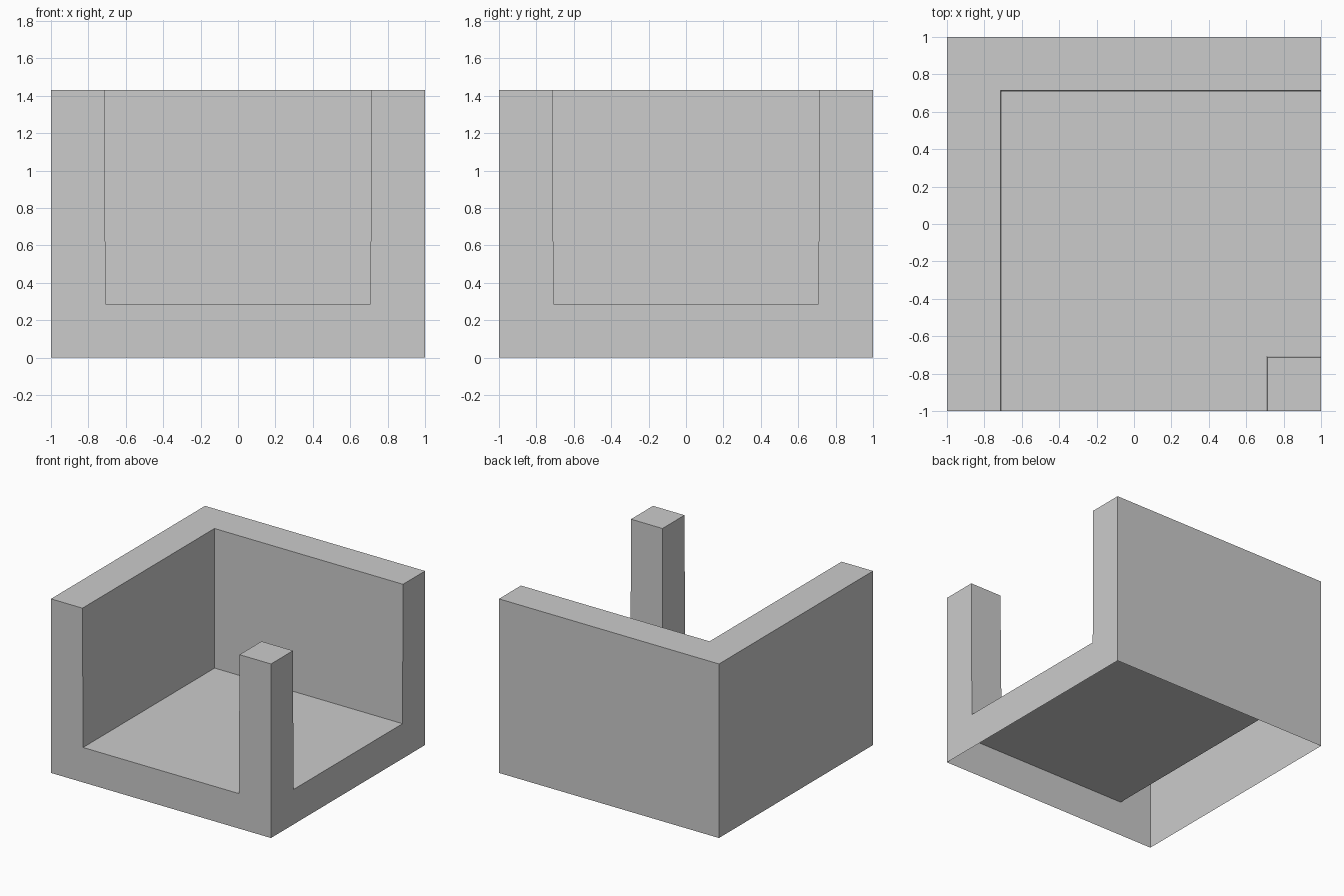
import bpy, bmesh

if "Cube" in bpy.data.objects:
    bpy.data.objects.remove(bpy.data.objects["Cube"])

H = 1.43    # overall height
F = 0.287   # floor height
T = 0.714   # inner edge of walls and post at the top
B = 0.708   # inner edge at the floor (slight draft)

bm = bmesh.new()
verts = {}


def face(*points):
    """Add a face, sharing vertices with its neighbours."""
    for p in points:
        if p not in verts:
            verts[p] = bm.verts.new(p)
    return bm.faces.new([verts[p] for p in points])


def u_side(place):
    """Open side: U-shaped outline, place(t, z) puts it in the plane."""
    outline = [(-1, 0), (1, 0), (1, H), (T, H), (B, F), (-B, F), (-T, H), (-1, H)]
    face(*[place(t, z) for t, z in outline])


# Open front and right sides
u_side(lambda t, z: (t, -1, z))
u_side(lambda t, z: (1, t, z))

# Solid back and left sides
face((-1, 1, 0), (1, 1, 0), (1, 1, H), (-1, 1, H))
face((-1, -1, 0), (-1, 1, 0), (-1, 1, H), (-1, -1, H))

# L-shaped wall top and square post top
face((-1, -1, H), (-T, -1, H), (-T, T, H), (1, T, H), (1, 1, H), (-1, 1, H))
face((T, -1, H), (1, -1, H), (1, -T, H), (T, -T, H))

# Floor, notched around the post
face((-B, -1, F), (B, -1, F), (B, -B, F), (1, -B, F), (1, B, F), (-B, B, F))

# Inner faces of the left wall, back wall and post
face((-B, -1, F), (-B, B, F), (-T, T, H), (-T, -1, H))
face((-B, B, F), (1, B, F), (1, T, H), (-T, T, H))
face((B, -1, F), (B, -B, F), (T, -T, H), (T, -1, H))
face((B, -B, F), (1, -B, F), (1, -T, H), (T, -T, H))

# Temporary base closes the shell to orient normals, then the underside is opened
base = face((-1, -1, 0), (-1, 1, 0), (1, 1, 0), (1, -1, 0))
bmesh.ops.recalc_face_normals(bm, faces=bm.faces[:])
bmesh.ops.delete(bm, geom=[base], context='FACES_ONLY')

mesh = bpy.data.meshes.new("walled_corner_shell")
bm.to_mesh(mesh)
bm.free()
bpy.context.collection.objects.link(bpy.data.objects.new("walled_corner_shell", mesh))
